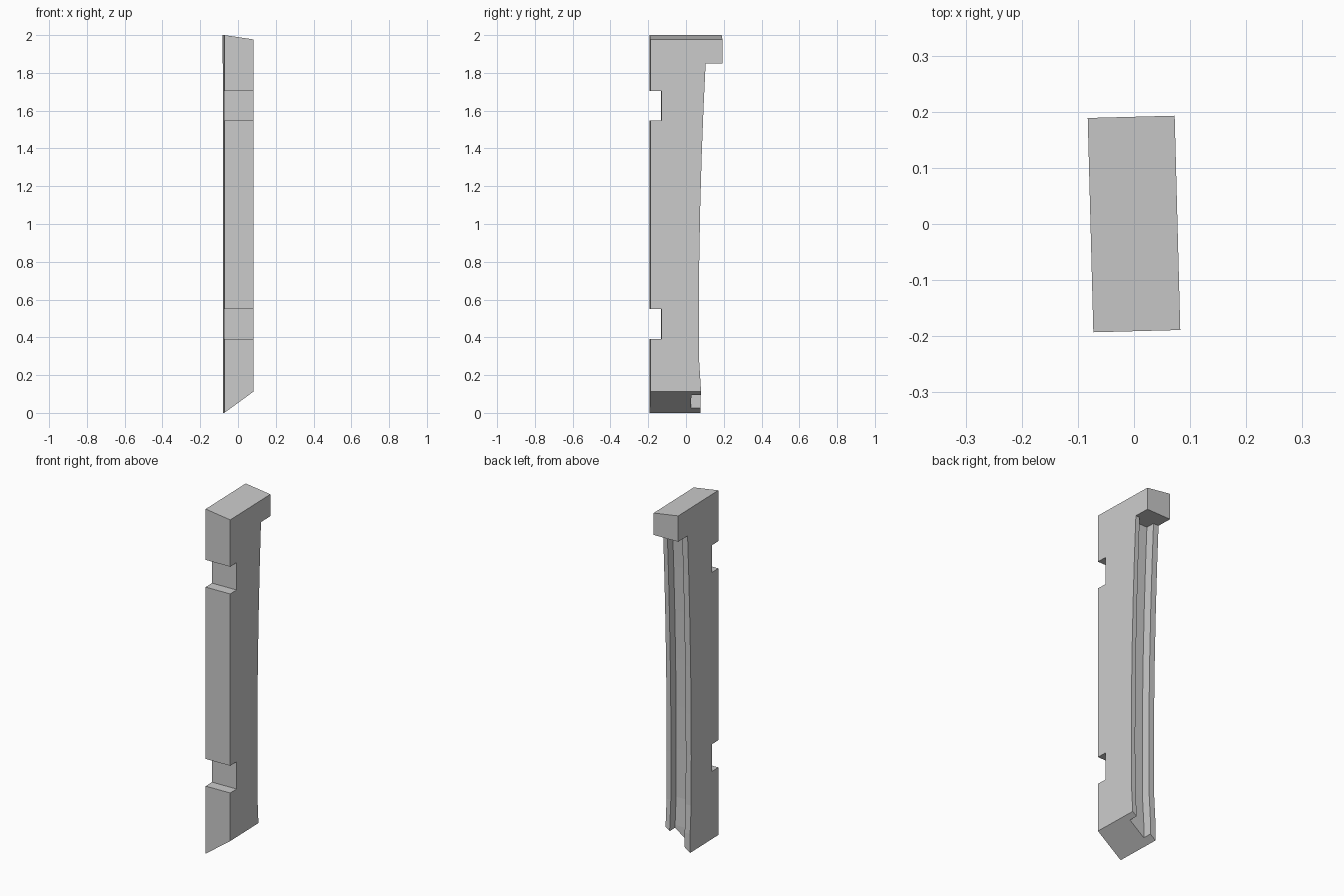
import bpy, bmesh, math
from mathutils import Vector

cube = bpy.data.objects.get("Cube")
if cube:
    bpy.data.objects.remove(cube, do_unlink=True)

HALF = 0.0775            # half of the post width
FRONT, BACK = -0.191, 0.191
HEAD_Z = 1.85            # underside of the overhanging head
GROOVE_DEPTH = 0.051

stone = bpy.data.materials.new("plain_grey")
stone.use_nodes = True
grey = (0.6, 0.6, 0.6, 1)
stone.diffuse_color = grey
stone.node_tree.nodes["Principled BSDF"].inputs["Base Color"].default_value = grey

# Gently bowed back edge as (y, z), from the foot up to the head
back_curve = [(0.078, -0.1), (0.078, 0.11), (0.068, 0.27), (0.067, 0.55),
              (0.068, 0.8), (0.073, 1.08), (0.081, 1.36), (0.091, 1.62),
              (0.102, HEAD_Z)]


def prism(name, profile, x0, x1):
    """Extrude a side profile of (y, z) points across x."""
    bm = bmesh.new()
    face = bm.faces.new([bm.verts.new((x0, y, z)) for y, z in profile])
    ext = bmesh.ops.extrude_face_region(bm, geom=[face])
    verts = [g for g in ext["geom"] if isinstance(g, bmesh.types.BMVert)]
    bmesh.ops.translate(bm, verts=verts, vec=(x1 - x0, 0, 0))
    bmesh.ops.recalc_face_normals(bm, faces=bm.faces)
    mesh = bpy.data.meshes.new(name)
    bm.to_mesh(mesh)
    bm.free()
    obj = bpy.data.objects.new(name, mesh)
    bpy.context.collection.objects.link(obj)
    mesh.materials.append(stone)
    return obj


def slice_end(obj, z_low_x, z_high_x, keep_above):
    """Cut one end along a plane that slopes across x, and cap it."""
    bm = bmesh.new()
    bm.from_mesh(obj.data)
    normal = Vector((z_low_x - z_high_x, 0, 2 * HALF)).normalized()
    cut = bmesh.ops.bisect_plane(
        bm, geom=bm.verts[:] + bm.edges[:] + bm.faces[:],
        plane_co=(-HALF, 0, z_low_x), plane_no=normal,
        clear_inner=keep_above, clear_outer=not keep_above)
    edges = [g for g in cut["geom_cut"] if isinstance(g, bmesh.types.BMEdge)]
    bmesh.ops.contextual_create(bm, geom=edges)
    bmesh.ops.recalc_face_normals(bm, faces=bm.faces)
    bm.to_mesh(obj.data)
    bm.free()


# Post: bowed back, overhanging head and two notches in the front
profile = back_curve + [(BACK, HEAD_Z), (BACK, 2.1), (FRONT, 2.1)]
for low, high in ((1.547, 1.705), (0.392, 0.55)):
    profile += [(FRONT, high), (-0.131, high), (-0.131, low), (FRONT, low)]
profile.append((FRONT, -0.1))
post = prism("notched_post", profile, -HALF, HALF)
slice_end(post, 0.0, 0.113, True)
slice_end(post, 2.0, 1.977, False)

# Groove down the back, open at the foot
inner = [(y - GROOVE_DEPTH, z) for y, z in back_curve]
outer = [(y + 0.05, z) for y, z in reversed(back_curve)]
cutter = prism("groove_cutter", inner + outer, -0.043, 0.051)
cutter.hide_render = True
mod = post.modifiers.new("groove", "BOOLEAN")
mod.operation = "DIFFERENCE"
mod.solver = "EXACT"
mod.object = cutter
bpy.context.view_layer.objects.active = post
bpy.ops.object.modifier_apply(modifier=mod.name)
bpy.data.objects.remove(cutter, do_unlink=True)

# Slight turn about the vertical
post.rotation_euler.z = math.radians(1.5)
